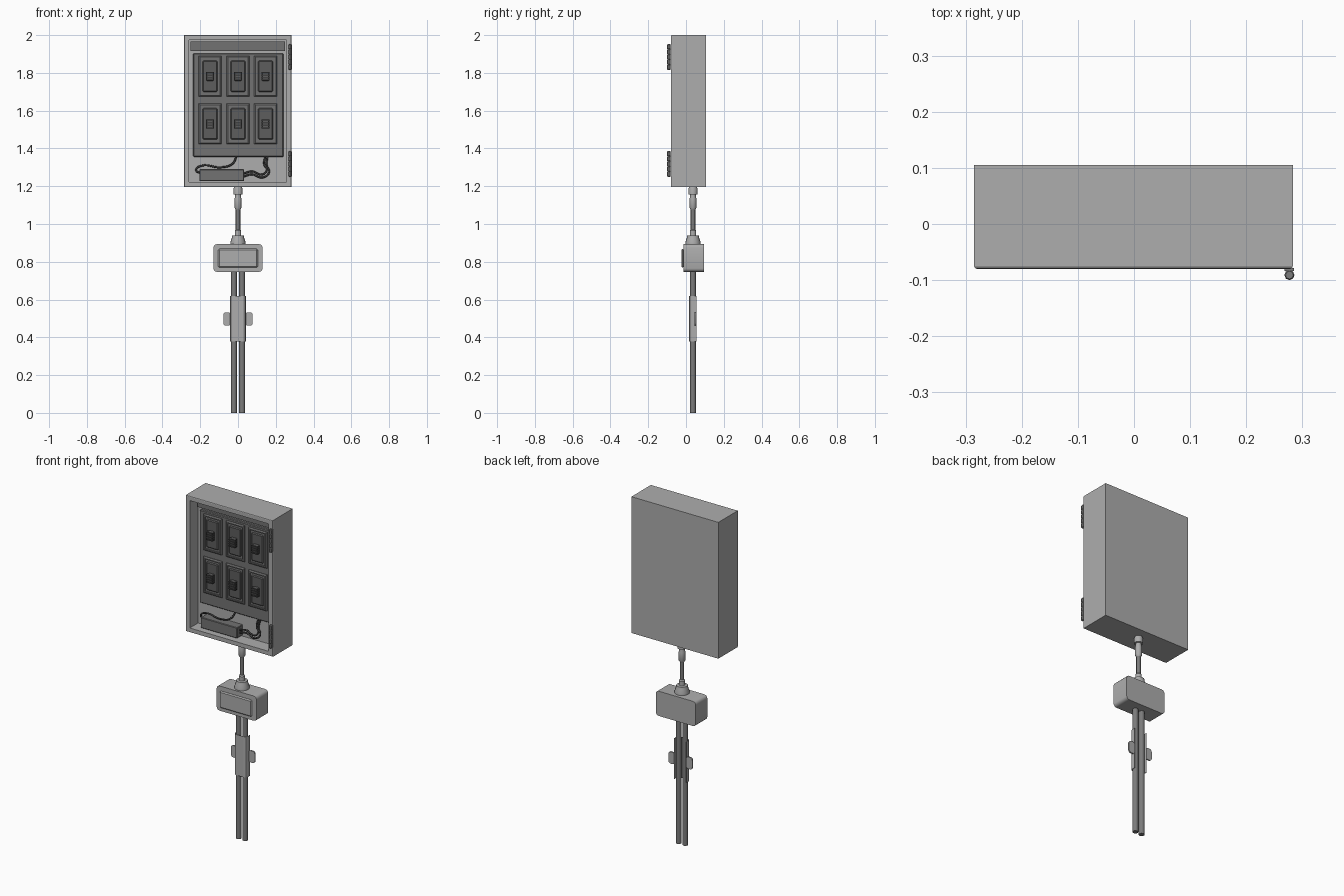
import bpy, bmesh, math
from mathutils import Vector

cube = bpy.data.objects.get("Cube")
if cube:
    bpy.data.objects.remove(cube, do_unlink=True)


def material(name, v):
    m = bpy.data.materials.new(name)
    m.use_nodes = True
    m.diffuse_color = (v, v, v, 1)
    m.node_tree.nodes["Principled BSDF"].inputs["Base Color"].default_value = (v, v, v, 1)
    return m


LIGHT = material("light grey paint", 0.42)
STRAP = material("galvanised grey", 0.42)
STEEL = material("conduit grey", 0.2)
PANEL = material("panel grey", 0.17)
DARK = material("dark breaker grey", 0.11)
BLACK = material("black plastic", 0.05)


def finish(name, bm, mat, smooth=False):
    bmesh.ops.recalc_face_normals(bm, faces=bm.faces)
    me = bpy.data.meshes.new(name)
    bm.to_mesh(me)
    bm.free()
    ob = bpy.data.objects.new(name, me)
    bpy.context.collection.objects.link(ob)
    me.materials.append(mat)
    if smooth:
        bpy.ops.object.select_all(action='DESELECT')
        ob.select_set(True)
        bpy.context.view_layer.objects.active = ob
        bpy.ops.object.shade_smooth_by_angle(angle=math.radians(35))
    return ob


def cuboid(x, y, z):
    bm = bmesh.new()
    bmesh.ops.create_cube(bm, size=1)
    for v in bm.verts:
        v.co = Vector([(a + b) / 2 + c * (b - a) for (a, b), c in zip((x, y, z), v.co)])
    return bm


def box(name, x, y, z, mat, bevel=0, along=None, segments=1):
    """Box from three ranges; bevels all edges or only those along one axis."""
    bm = cuboid(x, y, z)
    if bevel:
        edges = [e for e in bm.edges if along is None or
                 abs((e.verts[0].co - e.verts[1].co)[along]) > 1e-4]
        bmesh.ops.bevel(bm, geom=edges, offset=bevel, segments=segments,
                        affect='EDGES', profile=0.5)
    return finish(name, bm, mat, segments > 1)


def front_face(bm):
    return min(bm.faces, key=lambda f: f.calc_center_median().y)


def step(bm, inset, dy):
    """Inset the front face, then move it by dy as a straight-walled step."""
    f = front_face(bm)
    bmesh.ops.inset_region(bm, faces=[f], thickness=inset)
    ext = bmesh.ops.extrude_face_region(bm, geom=[f])
    verts = [g for g in ext["geom"] if isinstance(g, bmesh.types.BMVert)]
    bmesh.ops.translate(bm, verts=verts, vec=(0, dy, 0))
    if f.is_valid:
        bmesh.ops.delete(bm, geom=[f], context='FACES_ONLY')


def lathe(name, cx, cy, profile, mat, sides=16):
    bm = bmesh.new()
    rings = []
    for r, z in profile:
        rings.append([bm.verts.new((cx + r * math.cos(t * math.tau / sides),
                                    cy + r * math.sin(t * math.tau / sides), z))
                      for t in range(sides)])
    for a, b in zip(rings, rings[1:]):
        for i in range(sides):
            j = (i + 1) % sides
            bm.faces.new((a[i], a[j], b[j], b[i]))
    bm.faces.new(rings[0])
    bm.faces.new(rings[-1])
    return finish(name, bm, mat, sides > 8)


def wire(name, points):
    cu = bpy.data.curves.new(name, 'CURVE')
    cu.dimensions = '3D'
    cu.bevel_depth = 0.005
    cu.bevel_resolution = 2
    cu.resolution_u = 6
    sp = cu.splines.new('BEZIER')
    sp.bezier_points.add(len(points) - 1)
    for bp, p in zip(sp.bezier_points, points):
        bp.co = p
        bp.handle_left_type = bp.handle_right_type = 'AUTO'
    cu.materials.append(BLACK)
    ob = bpy.data.objects.new(name, cu)
    bpy.context.collection.objects.link(ob)


# Cabinet: open front with a narrow rim
bm = cuboid((-0.285, 0.283), (-0.08, 0.105), (1.195, 2.0))
bmesh.ops.bevel(bm, geom=list(front_face(bm).edges), offset=0.005, segments=2,
                affect='EDGES', profile=0.5)
step(bm, 0.03, 0.078)
finish("cabinet", bm, LIGHT)

# Breaker panel and the cover strip above it
box("breaker_panel", (-0.237, 0.24), (-0.02, 0.0), (1.355, 1.903), PANEL, 0.004)
box("top_cover_strip", (-0.252, 0.25), (-0.02, 0.0), (1.916, 1.967), PANEL)

# Six breakers, each with a stepped surround, a switch body and a ribbed lever
for row, z in (("lower", 1.53), ("upper", 1.782)):
    for col, x in (("right", -0.148), ("middle", 0), ("left", 0.146)):
        n = f"{row}_{col}_"
        bm = cuboid((x - 0.06, x + 0.06), (-0.03, -0.019), (z - 0.107, z + 0.107))
        bmesh.ops.bevel(bm, geom=list(front_face(bm).edges), offset=0.006,
                        affect='EDGES', segments=1, profile=0.5)
        step(bm, 0.009, 0.007)
        finish(n + "surround", bm, PANEL)
        box(n + "switch_body", (x - 0.039, x + 0.039), (-0.031, -0.02),
            (z - 0.083, z + 0.083), DARK, 0.005)
        box(n + "lever", (x - 0.018, x + 0.018), (-0.055, -0.03),
            (z - 0.024, z + 0.024), DARK, 0.003)
        for k in range(4):
            zz = z - 0.0195 + k * 0.013
            box(n + f"lever_rib_{k + 1}", (x - 0.021, x + 0.021), (-0.059, -0.04),
                (zz - 0.004, zz + 0.004), BLACK)

# Terminal box and loose wires
box("terminal_box", (-0.205, 0.033), (-0.055, 0.0), (1.227, 1.29), PANEL, 0.003)
wire("right_wire", [(-0.2, -0.03, 1.27), (-0.222, -0.03, 1.285), (-0.195, -0.03, 1.308),
                    (-0.09, -0.03, 1.3), (-0.03, -0.025, 1.318), (-0.005, -0.012, 1.365)])
for name, dx, dz in (("left_wire_a", 0, 0), ("left_wire_b", -0.012, 0.016)):
    wire(name, [(0.025, -0.03, 1.25 + dz), (0.075, -0.03, 1.262 + dz),
                (0.13, -0.03, 1.246 + dz), (0.165 + dx, -0.028, 1.275 + dz),
                (0.152 + dx, -0.025, 1.31), (0.157 + dx, -0.012, 1.365)])

# Hinges: knuckles on a pin, with a thin leaf on the cabinet
for name, z in (("lower", 1.318), ("upper", 1.884)):
    box(name + "_hinge_leaf", (0.268, 0.285), (-0.084, -0.078), (z - 0.066, z + 0.066), STEEL)
    lathe(name + "_hinge_pin", 0.277, -0.091, [(0.006, z - 0.068), (0.006, z + 0.068)], STEEL, 8)
    for k in range(5):
        zz = z - 0.054 + k * 0.027
        lathe(f"{name}_hinge_knuckle_{k + 1}", 0.277, -0.091,
              [(0.007, zz - 0.0125), (0.009, zz - 0.01), (0.009, zz + 0.01),
               (0.007, zz + 0.0125)], STEEL, 8)

# Conduit between cabinet and junction box
CY = 0.037
lathe("cabinet_connector", 0, CY, [(0.012, 1.075), (0.018, 1.085), (0.018, 1.135), (0.015, 1.147),
      (0.015, 1.155), (0.024, 1.157), (0.024, 1.185), (0.02, 1.198)], STRAP)
lathe("upper_conduit", 0, CY, [(0.012, 0.95), (0.012, 1.09)], STEEL)
lathe("junction_connector", 0, CY, [(0.04, 0.89), (0.04, 0.905), (0.033, 0.925), (0.031, 0.938),
      (0.017, 0.94), (0.017, 0.965), (0.012, 0.972)], STRAP)

# Junction box with raised cover
box("junction_box", (-0.13, 0.13), (-0.013, 0.095), (0.747, 0.893), LIGHT, 0.018, 1, 3)
box("junction_cover", (-0.105, 0.105), (-0.025, -0.012), (0.77, 0.869), LIGHT, 0.006)

# Twin conduits running down to the floor
for side, x in (("right", -0.0215), ("left", 0.0215)):
    lathe(side + "_lower_conduit", x, CY, [(0.0155, 0), (0.0155, 0.755)], STEEL)

# Strap over both conduits, open at the back, with two fixing tabs
bm = bmesh.new()
half = [(0.04, 0.055), (0.04, 0.032), (0.035, 0.023), (0.025, 0.0185)]
path = half + [(-x, y) for x, y in reversed(half)]
cols = [[bm.verts.new((x, y, z)) for z in (0.378, 0.618)] for x, y in path]
for a, b in zip(cols, cols[1:]):
    bm.faces.new((a[0], b[0], b[1], a[1]))
strap = finish("strap", bm, STRAP)
solid = strap.modifiers.new("thickness", 'SOLIDIFY')
solid.thickness = 0.003
solid.offset = 0
for side, s in (("right", -1), ("left", 1)):
    box(side + "_strap_tab", sorted((s * 0.038, s * 0.078)), (0.045, 0.053),
        (0.462, 0.532), STRAP, 0.014, 1, 3)
